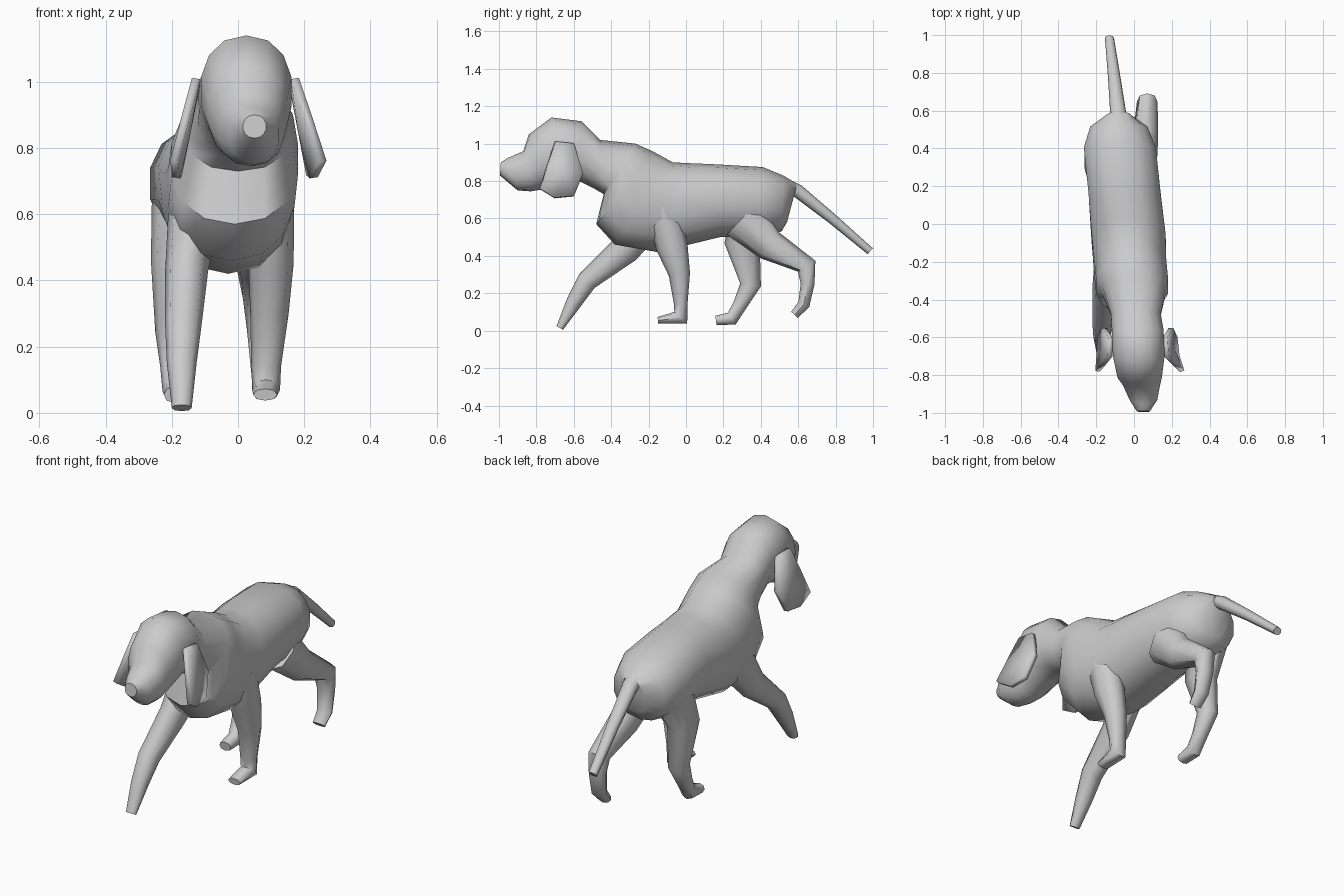
import bpy, bmesh, math
from mathutils import Vector


def finish(name, bm, angle=50):
    bmesh.ops.recalc_face_normals(bm, faces=bm.faces)
    me = bpy.data.meshes.new(name)
    bm.to_mesh(me)
    bm.free()
    ob = bpy.data.objects.new(name, me)
    bpy.context.collection.objects.link(ob)
    bpy.ops.object.select_all(action='DESELECT')
    ob.select_set(True)
    bpy.context.view_layer.objects.active = ob
    bpy.ops.object.shade_smooth_by_angle(angle=math.radians(angle))
    return ob


def loft(name, rings, sides, power=1.0):
    """Skin rings given as (centre, half-height vector, half width along x)."""
    bm = bmesh.new()

    def shape(v):
        return math.copysign(abs(v) ** power, v)
    loops = []
    for c, up, rx in rings:
        loop = []
        for i in range(sides):
            a = 2 * math.pi * i / sides
            p = c + up * shape(math.cos(a)) + Vector((rx * shape(math.sin(a)), 0, 0))
            loop.append(bm.verts.new(p))
        loops.append(loop)
    for a, b in zip(loops, loops[1:]):
        for i in range(sides):
            j = (i + 1) % sides
            bm.faces.new((a[i], a[j], b[j], b[i]))
    bm.faces.new(loops[0])
    bm.faces.new(loops[-1])
    return finish(name, bm)


def limb(name, path, sides=8):
    """Tapered limb along points (x, y, z, half width, radius in the side plane)."""
    pts = [Vector(p[:3]) for p in path]
    rings = []
    for i, p in enumerate(path):
        d1 = (pts[i] - pts[max(i - 1, 0)]).normalized()
        d2 = (pts[min(i + 1, len(pts) - 1)] - pts[i]).normalized()
        t = d1 + d2
        rings.append((pts[i], Vector((0, -t.z, t.y)).normalized() * p[4], p[3]))
    return loft(name, rings, sides, 0.9)


# Head, neck and trunk: top y, top z, bottom y, bottom z, centre x, half width
profile = [
    (-0.99, 0.90, -0.995, 0.83, 0.05, 0.035),
    (-0.95, 0.925, -0.90, 0.75, 0.05, 0.075),
    (-0.87, 0.96, -0.83, 0.745, 0.04, 0.10),
    (-0.84, 1.05, -0.77, 0.755, 0.03, 0.12),
    (-0.72, 1.14, -0.66, 0.80, 0.025, 0.14),
    (-0.56, 1.12, -0.57, 0.80, 0.02, 0.14),
    (-0.46, 1.02, -0.50, 0.765, 0.01, 0.135),
    (-0.27, 1.00, -0.44, 0.73, 0.0, 0.17),
    (-0.18, 0.96, -0.48, 0.57, -0.01, 0.195),
    (-0.07, 0.90, -0.38, 0.46, -0.02, 0.195),
    (0.03, 0.895, -0.15, 0.42, -0.03, 0.20),
    (0.15, 0.89, 0.18, 0.50, -0.05, 0.195),
    (0.41, 0.875, 0.40, 0.51, -0.075, 0.195),
    (0.52, 0.83, 0.51, 0.53, -0.08, 0.155),
    (0.595, 0.785, 0.54, 0.58, -0.08, 0.07),
]
rings = []
for ty, tz, by, bz, cx, hw in profile:
    top, bot = Vector((cx, ty, tz)), Vector((cx, by, bz))
    rings.append(((top + bot) / 2, (top - bot) / 2, hw))
loft("head_and_trunk", rings, 14, 0.9)

# Tail
limb("tail", [(-0.08, 0.52, 0.78, 0.05, 0.04), (-0.085, 0.60, 0.745, 0.042, 0.036),
              (-0.105, 0.78, 0.60, 0.033, 0.028), (-0.13, 0.985, 0.425, 0.024, 0.021)])

# Front legs: one reaching forward, one planted
limb("front_leg_left", [
    (-0.13, -0.20, 0.62, 0.08, 0.12), (-0.155, -0.33, 0.43, 0.065, 0.08),
    (-0.165, -0.53, 0.265, 0.055, 0.055), (-0.17, -0.60, 0.15, 0.045, 0.042),
    (-0.17, -0.675, 0.015, 0.03, 0.02)])
limb("front_leg_right", [
    (0.10, -0.13, 0.66, 0.07, 0.09), (0.10, -0.075, 0.45, 0.068, 0.085),
    (0.095, -0.035, 0.30, 0.058, 0.057), (0.085, -0.028, 0.14, 0.045, 0.036),
    (0.085, -0.028, 0.07, 0.042, 0.046), (0.082, -0.15, 0.055, 0.036, 0.018)])

# Hind legs: one stepping under the body, one trailing
limb("hind_leg_left", [
    (-0.17, 0.38, 0.66, 0.09, 0.13), (-0.195, 0.30, 0.46, 0.068, 0.095),
    (-0.20, 0.345, 0.245, 0.05, 0.056), (-0.195, 0.29, 0.14, 0.04, 0.038),
    (-0.19, 0.245, 0.065, 0.038, 0.038), (-0.19, 0.16, 0.055, 0.034, 0.025)])
limb("hind_leg_right", [
    (0.045, 0.30, 0.60, 0.075, 0.12), (0.06, 0.45, 0.455, 0.068, 0.085),
    (0.07, 0.645, 0.345, 0.055, 0.055), (0.075, 0.65, 0.25, 0.048, 0.037),
    (0.08, 0.63, 0.14, 0.042, 0.032), (0.08, 0.58, 0.085, 0.036, 0.024)])

# Drooping ears: thin outlines, flaring outward at the lower front corner
outline = [(-0.70, 1.01), (-0.60, 1.00), (-0.55, 0.84), (-0.60, 0.72),
           (-0.70, 0.71), (-0.78, 0.76), (-0.74, 0.89)]
for name, side, root, slope, flare in (("ear_right", 1, 0.165, 0.19, 0.45),
                                       ("ear_left", -1, 0.125, 0.20, 0.20)):
    bm = bmesh.new()

    def ear_point(y, z):
        return (side * (root + slope * (1.0 - z) + flare * max(0, -0.68 - y)), y, z)
    rim = [bm.verts.new(ear_point(y, z)) for y, z in outline]
    mid = bm.verts.new(ear_point(-0.65, 0.85))
    for i in range(len(rim)):
        bm.faces.new((rim[i], rim[(i + 1) % len(rim)], mid))
    ear = finish(name, bm, 40)
    mod = ear.modifiers.new("thickness", 'SOLIDIFY')
    mod.thickness = 0.025
    mod.offset = 0
